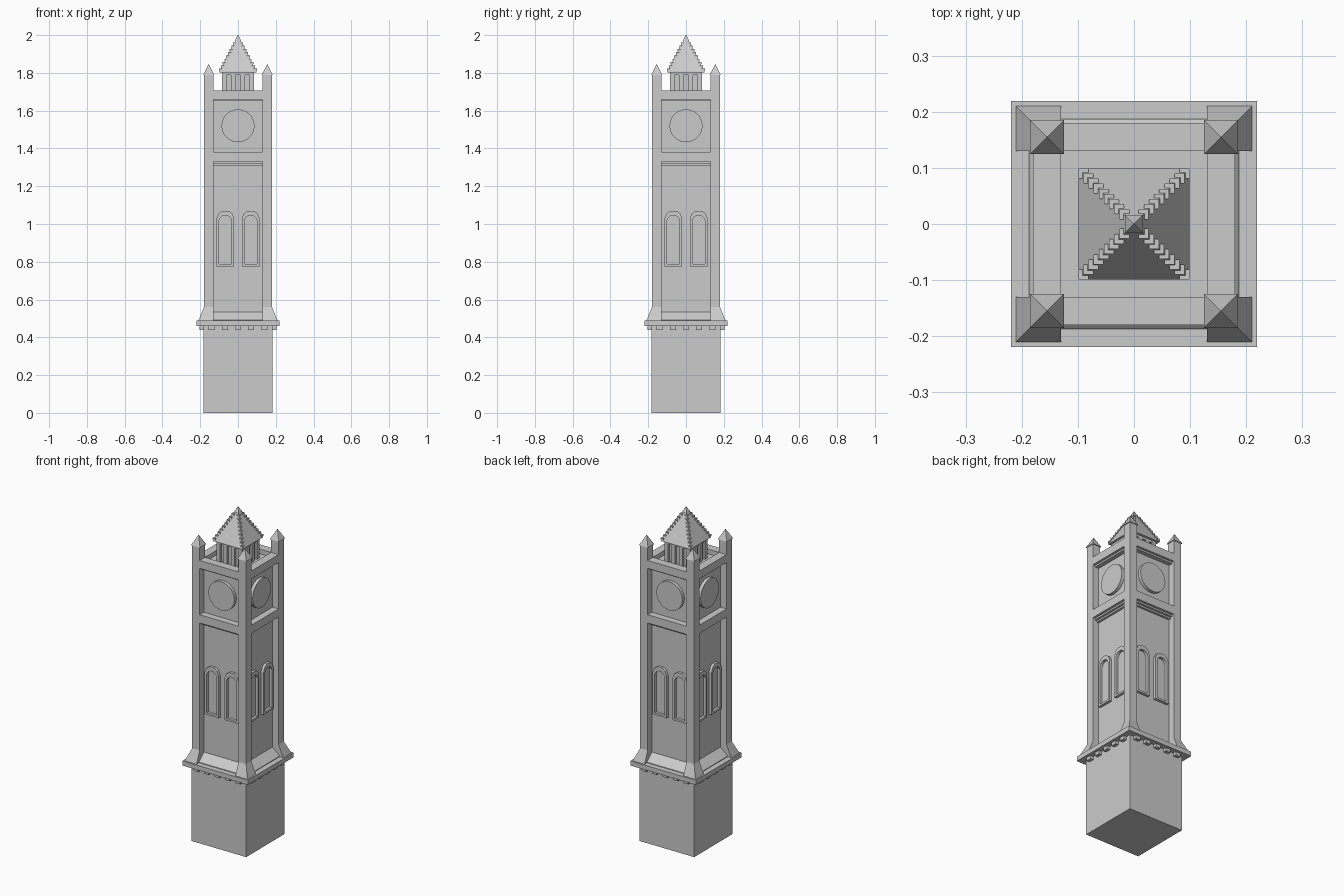
import bpy, bmesh, math
from mathutils import Matrix

if "Cube" in bpy.data.objects:
    bpy.data.objects.remove(bpy.data.objects["Cube"])


def finish(name, bm, smooth=False):
    bmesh.ops.recalc_face_normals(bm, faces=bm.faces)
    me = bpy.data.meshes.new(name)
    bm.to_mesh(me)
    bm.free()
    ob = bpy.data.objects.new(name, me)
    bpy.context.collection.objects.link(ob)
    if smooth:
        bpy.context.view_layer.objects.active = ob
        ob.select_set(True)
        bpy.ops.object.shade_smooth_by_angle(angle=math.radians(30))
        ob.select_set(False)
    return ob


def loft(bm, rings):
    """Stack of equal-length point rings, closed at both ends."""
    vs = [[bm.verts.new(p) for p in r] for r in rings]
    n = len(rings[0])
    for a, b in zip(vs, vs[1:]):
        for i in range(n):
            j = (i + 1) % n
            bm.faces.new((a[i], a[j], b[j], b[i]))
    bm.faces.new(vs[0])
    bm.faces.new(vs[-1])


def rect(x0, x1, y0, y1, z):
    return [(x0, y0, z), (x1, y0, z), (x1, y1, z), (x0, y1, z)]


def box(bm, x0, x1, y0, y1, z0, z1):
    loft(bm, [rect(x0, x1, y0, y1, z0), rect(x0, x1, y0, y1, z1)])


def square(r, z):
    return rect(-r, r, -r, r, z)


def four_sides(name, build, smooth=False):
    """Build a part on the front and repeat it on all four sides."""
    bm = bmesh.new()
    for k in range(4):
        old = set(bm.verts)
        build(bm)
        new = [v for v in bm.verts if v not in old]
        bmesh.ops.rotate(bm, verts=new, matrix=Matrix.Rotation(k * math.pi / 2, 3, 'Z'))
    return finish(name, bm, smooth)


def tower_block(name, *rz):
    bm = bmesh.new()
    loft(bm, [square(r, z) for r, z in rz])
    return finish(name, bm)


# Plinth, ledge and recessed tower core
tower_block("base", (0.183, 0), (0.183, 0.465))
tower_block("ledge", (0.219, 0.46), (0.219, 0.488))
tower_block("core", (0.14, 0.48), (0.14, 1.68))


# Blocks under the ledge
def dentils(bm):
    for i in range(-2, 3):
        box(bm, i * 0.07 - 0.016, i * 0.07 + 0.016, -0.203, -0.18, 0.44, 0.462)


four_sides("dentils", dentils)


# Corner piers with flared feet
def pier(bm):
    loft(bm, [rect(-o, -0.13, -o, -0.13, z)
              for o, z in ((0.211, 0.486), (0.18, 0.56), (0.18, 1.79))])


four_sides("corner_piers", pier)


# Pier caps
def cap(bm):
    c = -0.155
    loft(bm, [rect(c - r, c + r, c - r, c + r, z) for r, z in ((0.03, 1.788), (0.001, 1.846))])


four_sides("pier_caps", cap)


# Bands between the piers (side profiles in y, z)
def band(profile):
    return lambda bm: loft(bm, [[(x, y, z) for y, z in profile] for x in (-0.13, 0.13)])


four_sides("sloped_sill", band([(-0.135, 0.486), (-0.187, 0.486), (-0.187, 0.492), (-0.14, 0.535), (-0.135, 0.535)]))
four_sides("middle_band", band([(-0.135, 1.31), (-0.153, 1.31), (-0.153, 1.32), (-0.166, 1.32),
                                (-0.166, 1.33), (-0.18, 1.33), (-0.18, 1.38), (-0.135, 1.38)]))
four_sides("parapet", band([(-0.13, 1.65), (-0.166, 1.65), (-0.166, 1.66), (-0.18, 1.66),
                            (-0.18, 1.708), (-0.13, 1.708)]))


# Clock discs
def clock(bm):
    pts = [(0.087 * math.cos(t), 1.52 + 0.087 * math.sin(t))
           for t in (i * math.tau / 40 for i in range(40))]
    loft(bm, [[(x, y, z) for x, z in pts] for y in (-0.135, -0.159)])


four_sides("clock_discs", clock, True)


# Arched window surrounds, two per side
def windows(bm):
    outer = [(0.047, 0.775), (0.047, 1.03), (0.036, 1.056), (0.016, 1.07)]
    inner = [(0.033, 0.787), (0.033, 1.02), (0.025, 1.035), (0.011, 1.045)]
    for cx in (-0.067, 0.067):
        loops = []
        for half, y in ((outer, -0.138), (outer, -0.156), (inner, -0.156), (inner, -0.138)):
            pts = half + [(-x, z) for x, z in reversed(half)]
            loops.append([bm.verts.new((cx + x, y, z)) for x, z in pts])
        for a, b in zip(loops, loops[1:] + loops[:1]):
            for i in range(8):
                j = (i + 1) % 8
                bm.faces.new((a[i], a[j], b[j], b[i]))


four_sides("window_surrounds", windows)

# Lantern with upright posts
tower_block("lantern_core", (0.07, 1.67), (0.07, 1.81))
tower_block("lantern_head", (0.085, 1.79), (0.085, 1.81))


def posts(bm):
    for x in (-0.073, -0.025, 0.025, 0.073):
        box(bm, x - 0.012, x + 0.012, -0.085, -0.065, 1.67, 1.795)


four_sides("lantern_posts", posts)

# Pyramid roof and finial
tower_block("roof", (0.099, 1.803), (0.099, 1.808), (0.004, 1.99))
tower_block("finial", (0.012, 1.962), (0.016, 1.97), (0.001, 2.0))


# Stepped ornaments along the roof hips
def hip_blocks(bm):
    for i in range(9):
        z = 1.815 + i * 0.0175
        r = 0.099 - 0.095 * (z - 1.808) / 0.182 + 0.004
        box(bm, -r, -r + 0.018, -r, -r + 0.018, z - 0.003, z + 0.007)


four_sides("hip_blocks", hip_blocks)
